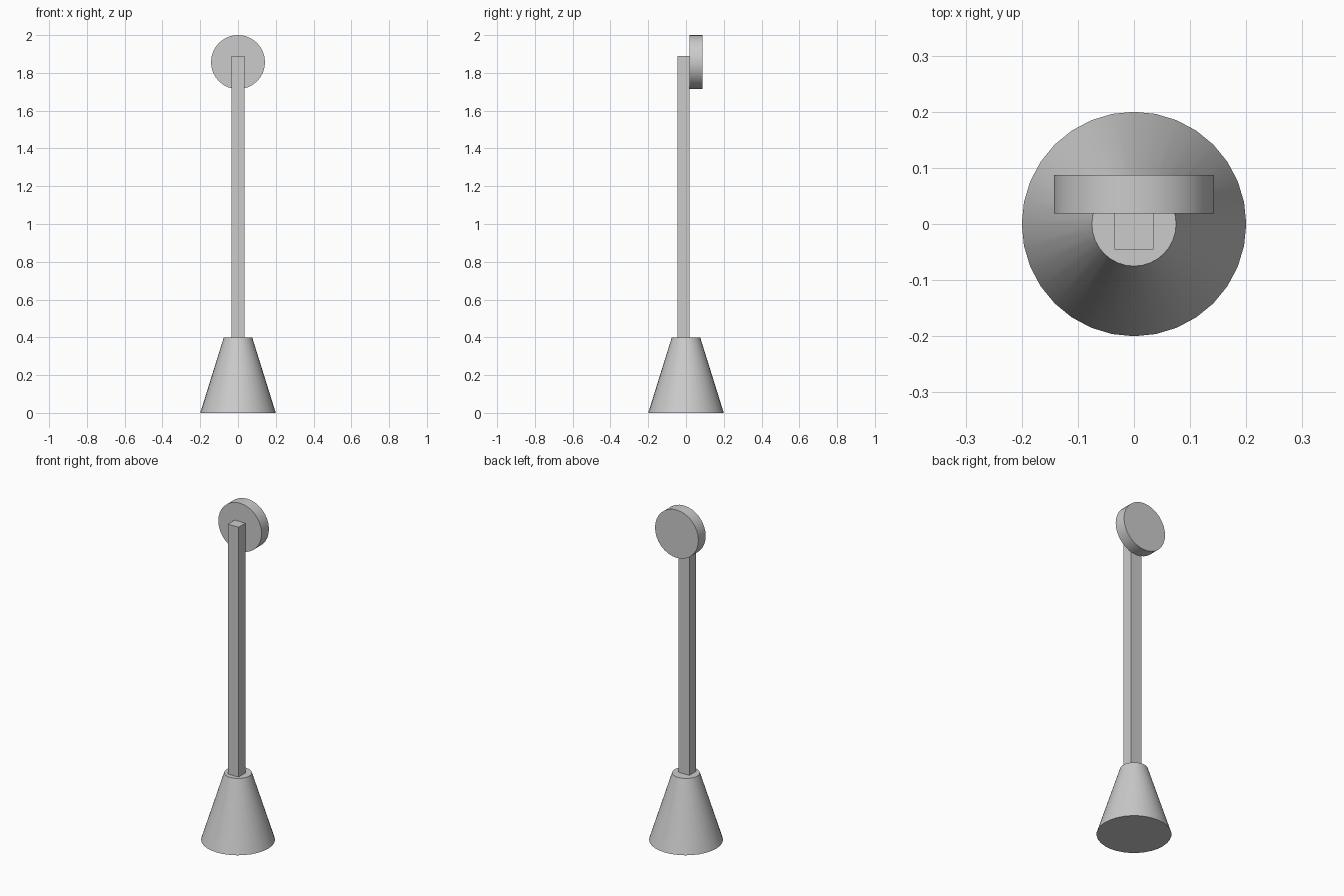
import bpy
import math

if "Cube" in bpy.data.objects:
    bpy.data.objects.remove(bpy.data.objects["Cube"])


def finish(name, smooth=False):
    obj = bpy.context.object
    obj.name = name
    bpy.ops.object.transform_apply(location=False, rotation=True, scale=True)
    if smooth:
        bpy.ops.object.shade_smooth_by_angle(angle=math.radians(30))
    return obj


# Tapered base
bpy.ops.mesh.primitive_cone_add(vertices=32, radius1=0.2, radius2=0.075,
                                depth=0.4, location=(0, 0, 0.2))
finish("base", smooth=True)

# Square post standing on the base
POST_BOTTOM, POST_TOP = 0.4, 1.89
bpy.ops.mesh.primitive_cube_add(size=1, location=(0, -0.0135, (POST_BOTTOM + POST_TOP) / 2))
bpy.context.object.scale = (0.07, 0.064, POST_TOP - POST_BOTTOM)
finish("post")

# Round disc fixed to the back of the post
bpy.ops.mesh.primitive_cylinder_add(vertices=32, radius=0.143, depth=0.069,
                                    location=(0, 0.053, 1.857),
                                    rotation=(math.pi / 2, 0, 0))
finish("disc", smooth=True)
